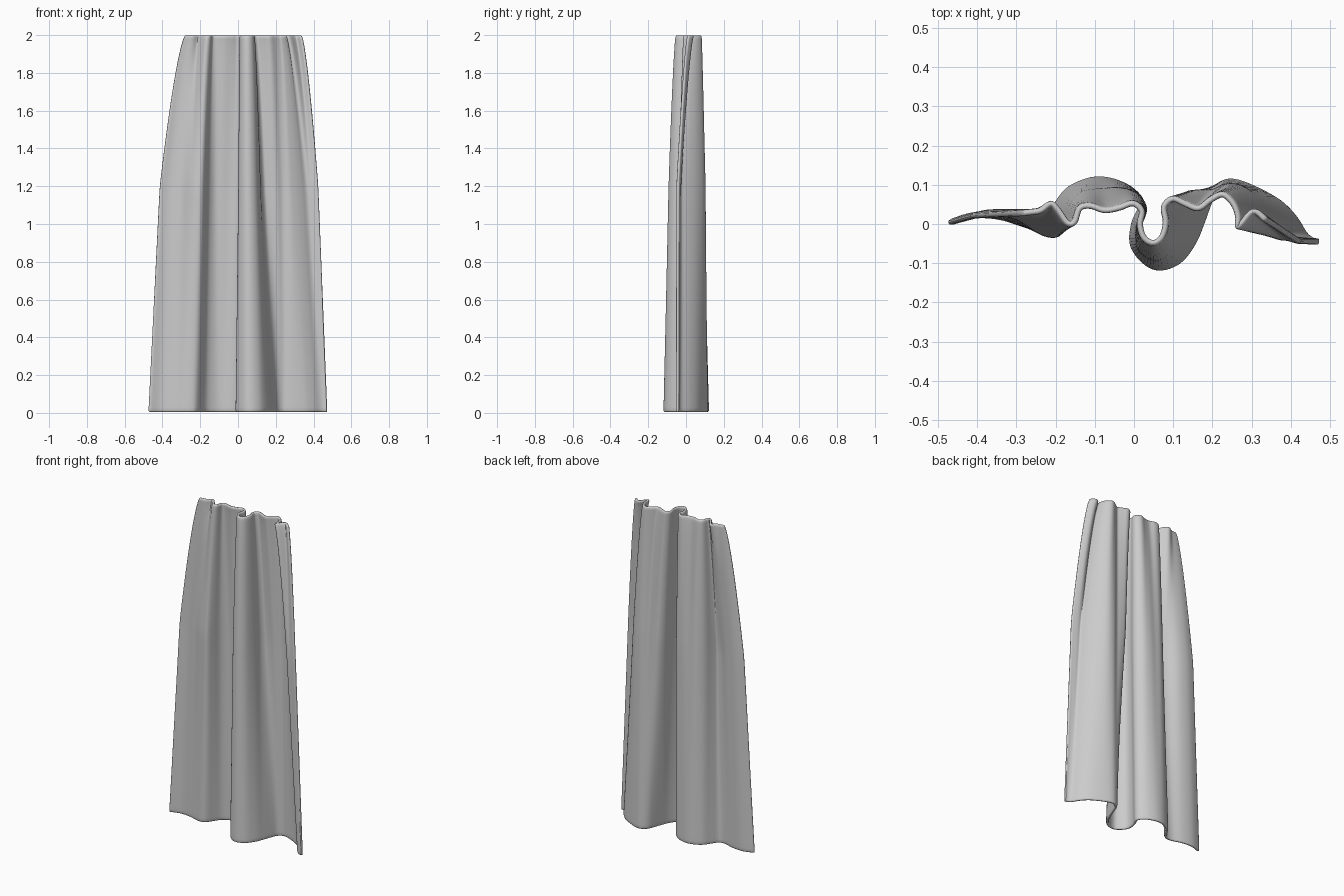
import bpy, bmesh
from mathutils import Vector

# Curtain cross-sections (x, y): gathered heading, middle and hem
TOP = [(-.28, .028), (-.26, .03), (-.235, .035), (-.21, .055), (-.19, .035), (-.168, .003),
       (-.15, .006), (-.138, .04), (-.11, .045), (-.075, .033), (-.036, .04), (-.003, .052),
       (.02, .033), (.015, 0), (.025, -.033), (.048, -.047), (.07, -.033), (.08, .005),
       (.074, .043), (.097, .064), (.13, .05), (.163, .038), (.193, .06), (.224, .075),
       (.25, .053), (.262, .02), (.262, -.008), (.30, .036), (.335, .01)]
MID = [(-.415, .02), (-.36, .03), (-.30, .02), (-.25, -.012), (-.222, -.026), (-.195, -.026),
       (-.178, .005), (-.16, .05), (-.125, .078), (-.08, .082), (-.04, .085), (0, .075),
       (.026, .04), (.012, -.005), (.013, -.055), (.05, -.085), (.09, -.065), (.11, -.01),
       (.115, .045), (.135, .075), (.165, .08), (.2, .08), (.235, .095), (.275, .09),
       (.315, .055), (.345, .01), (.365, -.03), (.39, -.035), (.425, -.045)]
HEM = [(-.475, .002), (-.41, .022), (-.34, .018), (-.28, 0), (-.24, 0), (-.22, .015),
       (-.2, .045), (-.17, .085), (-.125, .108), (-.085, .114), (-.045, .106), (-.005, .085),
       (.02, .05), (0, 0), (-.001, -.06), (.05, -.11), (.11, -.098), (.15, -.05),
       (.172, 0), (.19, .05), (.205, .085), (.23, .105), (.26, .107), (.31, .088),
       (.37, .055), (.41, .015), (.435, -.025), (.455, -.042), (.473, -.045)]
HEIGHT, MID_Z, THICK = 2.0, 1.2, 0.016
ROWS, STEPS = 36, 4


def smooth_curve(points, steps):
    """Catmull-Rom curve through the points."""
    p = [Vector(q) for q in points]
    p = [2 * p[0] - p[1]] + p + [2 * p[-1] - p[-2]]
    out = []
    for a, b, c, d in zip(p, p[1:], p[2:], p[3:]):
        for k in range(steps):
            t = k / steps
            out.append(0.5 * (2 * b + (c - a) * t + (2 * a - 5 * b + 4 * c - d) * t * t
                              + (3 * b - a - 3 * c + d) * t ** 3))
    return out + [p[-2]]


top, mid, hem = (smooth_curve(c, STEPS) for c in (TOP, MID, HEM))


def section(z):
    """Cross-section at height z, flaring fast below the heading."""
    if z > MID_Z:
        t = ((HEIGHT - z) / (HEIGHT - MID_Z)) ** 0.7
        return [a.lerp(b, t) for a, b in zip(top, mid)]
    t = (MID_Z - z) / MID_Z
    return [a.lerp(b, t) for a, b in zip(mid, hem)]


# Loft the cloth sheet, rows denser towards the heading
bm = bmesh.new()
levels = [0.004, 0.02] + [0.02 + 1.96 * (1 - (1 - i / ROWS) ** 1.3) for i in range(1, ROWS + 1)] + [1.999]
grid = [[bm.verts.new((p.x, p.y, z)) for p in section(z)] for z in levels]
for lo, hi in zip(grid, grid[1:]):
    for i in range(len(lo) - 1):
        bm.faces.new((lo[i], lo[i + 1], hi[i + 1], hi[i]))

mesh = bpy.data.meshes.new("curtain")
bm.to_mesh(mesh)
bm.free()
curtain = bpy.data.objects.new("curtain", mesh)
bpy.context.collection.objects.link(curtain)
mesh.shade_smooth()

# Cloth thickness with rounded rims
solid = curtain.modifiers.new("thickness", 'SOLIDIFY')
solid.thickness, solid.offset = THICK, 0
sub = curtain.modifiers.new("rounding", 'SUBSURF')
sub.levels = sub.render_levels = 1
